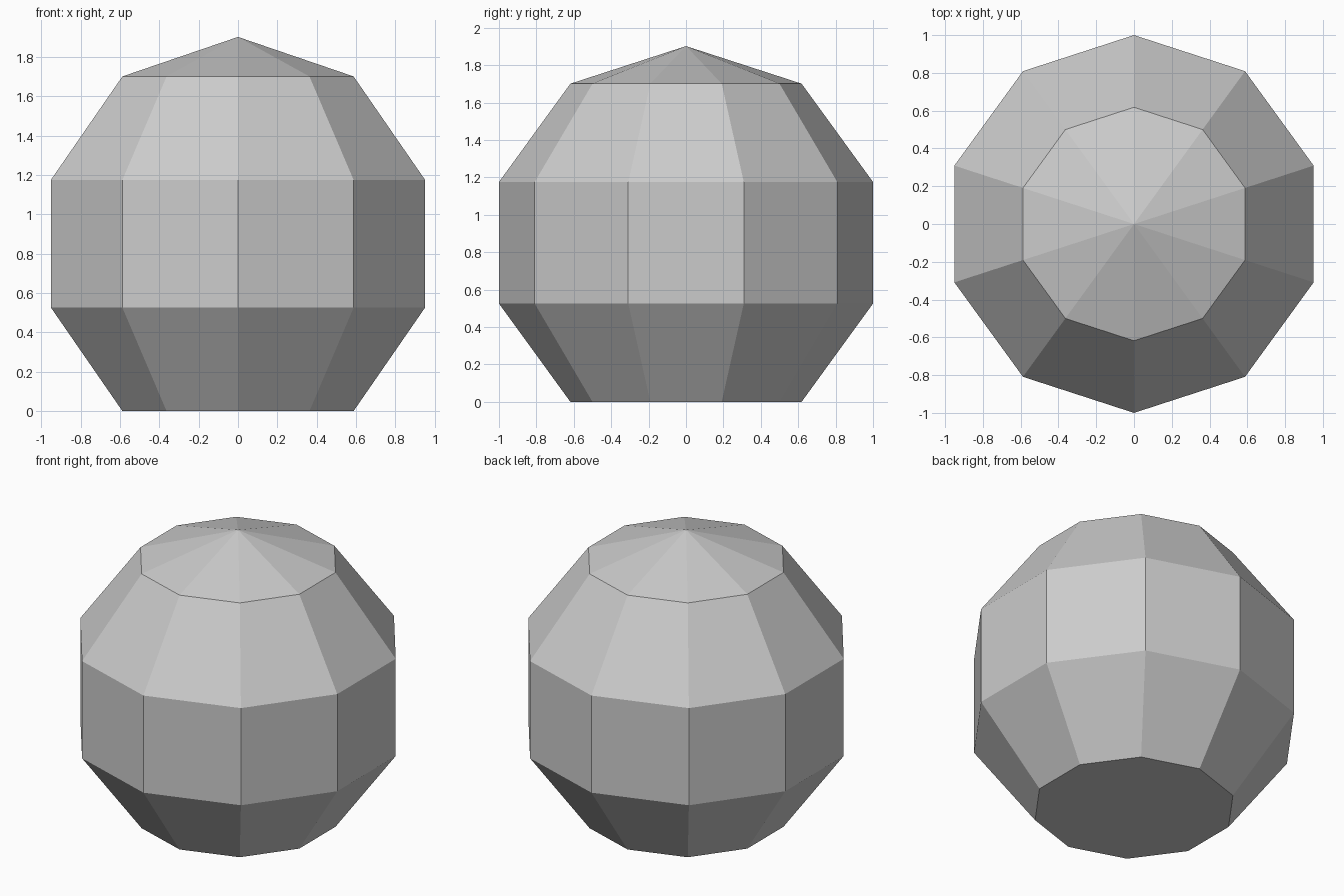
import bpy, bmesh
from math import sin, cos, pi
from mathutils import Vector

if "Cube" in bpy.data.objects:
    bpy.data.objects.remove(bpy.data.objects["Cube"])

R = 1 / sin(2 * pi / 5)          # sphere radius giving a 2 unit width
CENTRE = R * cos(pi / 5)         # lowest ring sits on z = 0

# Shatter cells: each has a linear field (direction, offset); the highest wins
CELLS = {
    "top_left_shard": ((0.0705, -0.0648, 0.423), 0.345),
    "top_middle_shard": ((0.1435, -0.0885, 0.423), 0.345),
    "right_shard": ((0.43, -0.032, 0.315), 0.311),
    "left_shard": ((-0.148, -0.047, 0.111), 0.155),
    "bottom_front_shard": ((0, 0, 0), 0),
    "back_shard": ((0.2 * cos(0.4 * pi), 0.2 * sin(0.4 * pi), 0), 0),
}


def make_hull(bm):
    """Replace the mesh by the closed convex solid around its vertices."""
    bmesh.ops.delete(bm, geom=bm.edges[:], context='EDGES_FACES')
    bmesh.ops.remove_doubles(bm, verts=bm.verts[:], dist=0.0005)
    bmesh.ops.convex_hull(bm, input=bm.verts[:])
    loose = [v for v in bm.verts if not v.link_faces]
    bmesh.ops.delete(bm, geom=loose, context='VERTS')
    bmesh.ops.dissolve_limit(bm, angle_limit=0.02, verts=bm.verts[:], edges=bm.edges[:])
    bmesh.ops.recalc_face_normals(bm, faces=bm.faces[:])


def faceted_ball():
    """Ten-sided ball with a flat base."""
    bm = bmesh.new()
    bm.verts.new((0, 0, CENTRE + R))
    for ring in range(1, 5):
        a = ring * pi / 5
        for k in range(10):
            t = pi / 2 + k * pi / 5
            bm.verts.new((R * sin(a) * cos(t), R * sin(a) * sin(t), CENTRE + R * cos(a)))
    make_hull(bm)
    return bm


# Cut one solid shard of the ball per cell
for name, (n, d) in CELLS.items():
    bm = faceted_ball()
    for other, (m, e) in CELLS.items():
        if other == name:
            continue
        no = Vector(n) - Vector(m)
        co = no * ((d - e) / no.length_squared)
        bmesh.ops.bisect_plane(bm, geom=bm.verts[:] + bm.edges[:] + bm.faces[:], dist=0.0005,
                               plane_co=co, plane_no=no.normalized(), clear_inner=True)
        make_hull(bm)
    mesh = bpy.data.meshes.new(name)
    bm.to_mesh(mesh)
    bm.free()
    bpy.context.collection.objects.link(bpy.data.objects.new(name, mesh))
